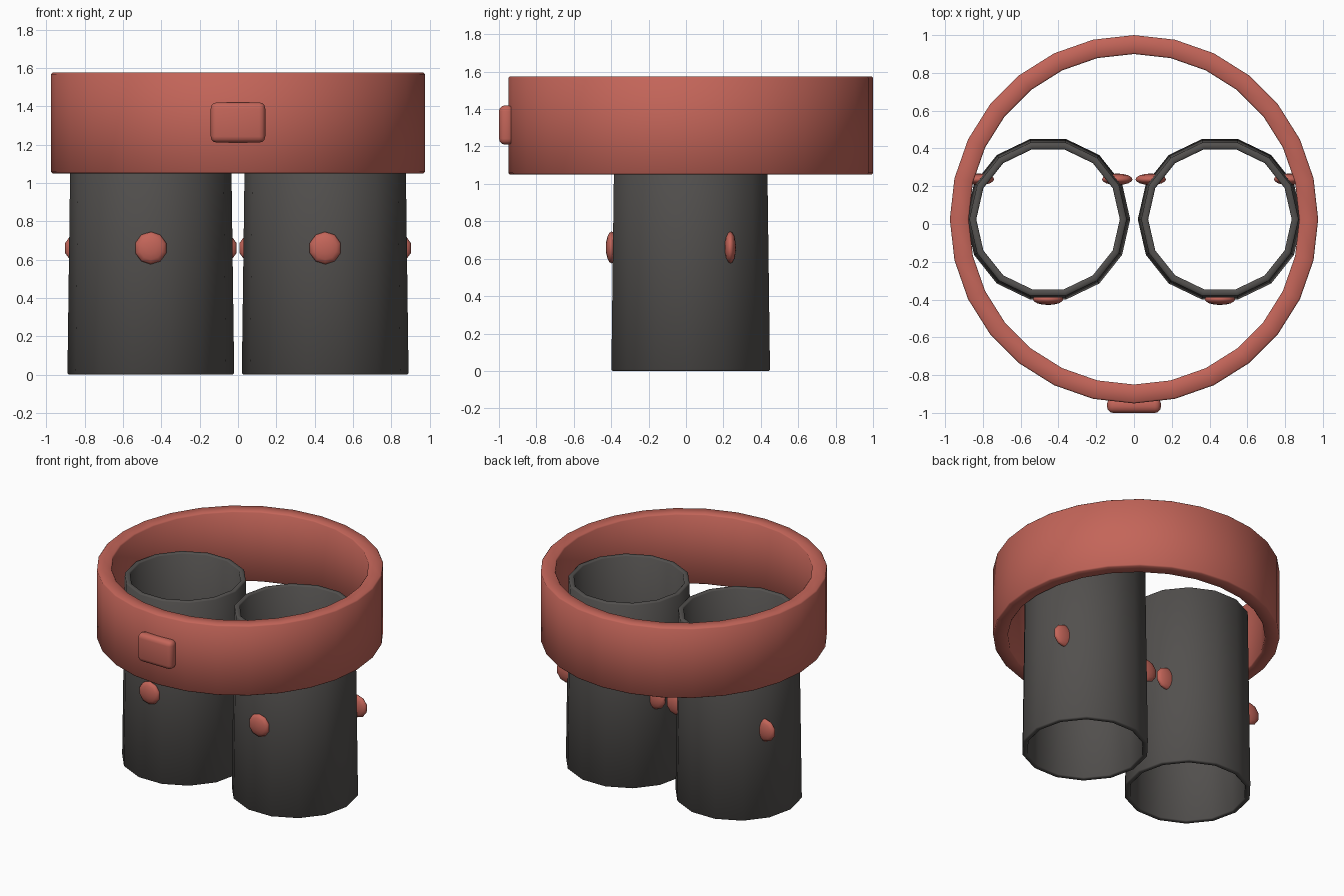
import bpy, bmesh
from math import cos, sin, pi, radians

if "Cube" in bpy.data.objects:
    bpy.data.objects.remove(bpy.data.objects["Cube"])

CY = 0.025  # shared y centre of ring and legs


def material(name, color):
    m = bpy.data.materials.new(name)
    m.diffuse_color = color
    m.use_nodes = True
    m.node_tree.nodes["Principled BSDF"].inputs["Base Color"].default_value = m.diffuse_color
    return m


RED = material("red", (0.55, 0.13, 0.10, 1))
DARK = material("dark_grey", (0.085, 0.08, 0.076, 1))


def finish(bm, name, mat, loc):
    bmesh.ops.recalc_face_normals(bm, faces=bm.faces)
    for f in bm.faces:
        f.smooth = True
    me = bpy.data.meshes.new(name)
    bm.to_mesh(me)
    bm.free()
    me.materials.append(mat)
    ob = bpy.data.objects.new(name, me)
    ob.location = loc
    bpy.context.collection.objects.link(ob)
    return ob


def tube(name, profile, sides, mat, loc):
    """Revolve a closed (radius, z) profile around z."""
    bm = bmesh.new()
    rows = [[bm.verts.new((r * cos(2 * pi * i / sides), r * sin(2 * pi * i / sides), z))
             for r, z in profile] for i in range(sides)]
    n = len(profile)
    for i in range(sides):
        a, b = rows[i], rows[(i + 1) % sides]
        for j in range(n):
            k = (j + 1) % n
            bm.faces.new((a[j], b[j], b[k], a[k]))
    return finish(bm, name, mat, loc)


def wall(r_in0, r_out0, z0, r_in1, r_out1, z1, c):
    """Wall cross-section with small chamfers on the rims."""
    return [(r_in0, z0 + c), (r_in0 + c, z0), (r_out0 - c, z0), (r_out0, z0 + c),
            (r_out1, z1 - c), (r_out1 - c, z1), (r_in1 + c, z1), (r_in1, z1 - c)]


# Waist ring
tube("waistband", wall(0.875, 0.975, 1.05, 0.875, 0.975, 1.575, 0.008), 28, RED, (0, CY, 0))

# Front buckle
bm = bmesh.new()
bmesh.ops.create_cube(bm, size=1)
bmesh.ops.scale(bm, vec=(0.285, 0.08, 0.21), verts=bm.verts)
bmesh.ops.bevel(bm, geom=bm.edges[:], offset=0.032, segments=3, profile=0.5, affect='EDGES')
finish(bm, "buckle", RED, (0, -0.96, 1.315))

# Trouser legs, each with three flattened studs
for side, sx in (("left", -1), ("right", 1)):
    cx = 0.455 * sx
    tube(side + "_leg", wall(0.398, 0.435, 0, 0.38, 0.417, 1.372, 0.007), 14, DARK, (cx, CY, 0))
    for i in range(3):
        a = radians(-90 + 120 * i)
        bm = bmesh.new()
        bmesh.ops.create_uvsphere(bm, u_segments=10, v_segments=8, radius=0.085)
        for v in bm.verts:  # axis to y, then flatten
            x, y, z = v.co
            v.co = (x, z * 0.36, -y)
        finish(bm, f"{side}_leg_stud_{i + 1}", RED,
               (cx + 0.423 * cos(a), CY + 0.423 * sin(a), 0.66))
